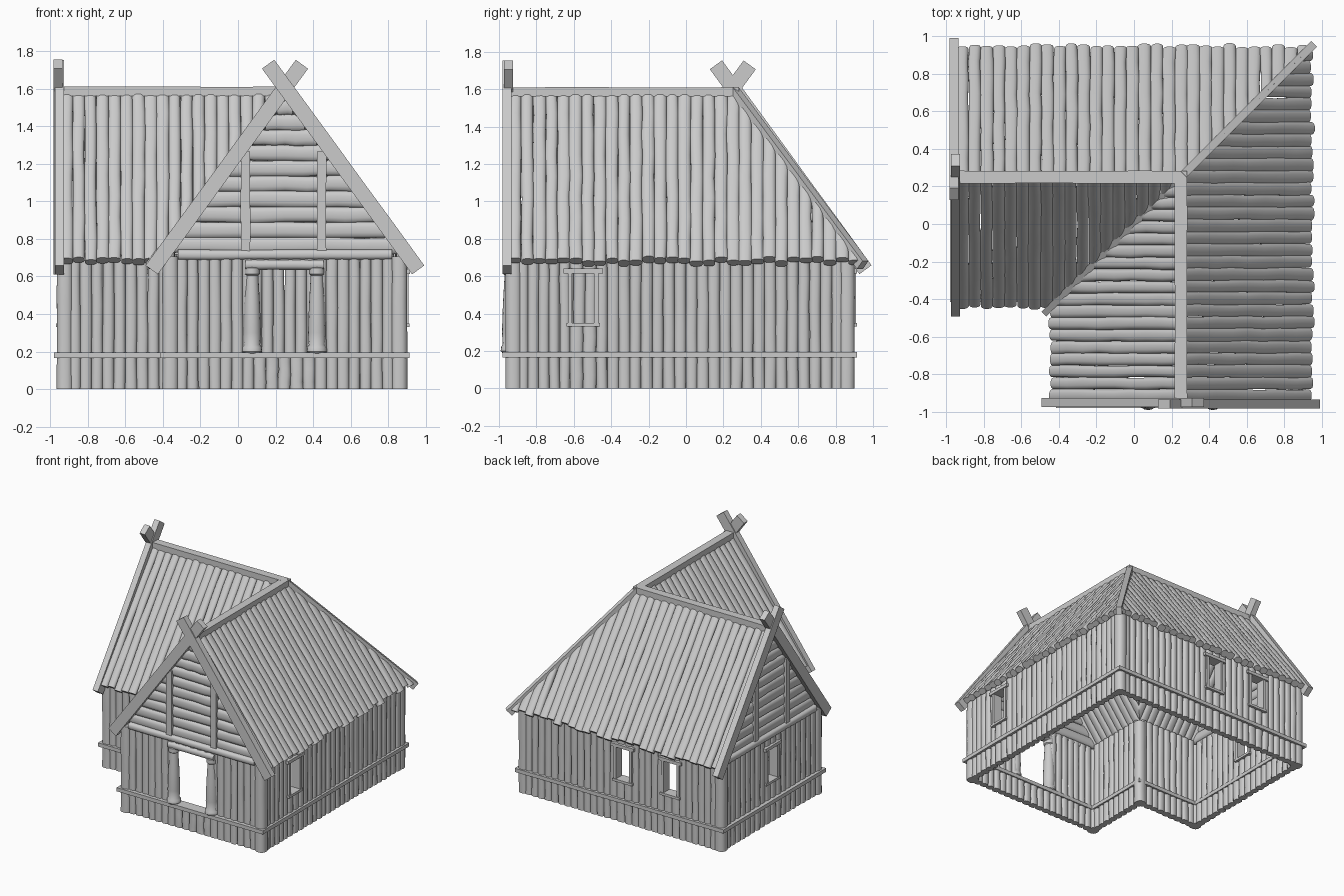
import bpy, bmesh, random
from math import sin, cos, pi, sqrt, copysign
from mathutils import Vector as V, Matrix

if "Cube" in bpy.data.objects:
    bpy.data.objects.remove(bpy.data.objects["Cube"])

random.seed(4)
RX, RZ = 0.25, 1.57            # ridge position and height
EX, EZ = 0.685, 0.675          # eave offset from the ridge, eave height
SWAP = Matrix(((0, 1, 0, 0), (1, 0, 0, 0), (0, 0, 1, 0), (0, 0, 0, 1)))


def log(bm, a, b, w, t, up, sides=12, rings=7, wob=0.07):
    """Irregular rounded plank from a to b, w wide and t thick along up."""
    a, b = V(a), V(b)
    d = (b - a).normalized()
    s = d.cross(V(up)).normalized()
    n = s.cross(d)
    loops = []
    for i in range(rings):
        c = a.lerp(b, i / (rings - 1)) + s * w * random.uniform(-wob, wob) * 0.6
        kw = w / 2 * (1 + random.uniform(-wob, wob))
        kt = t / 2 * (1 + random.uniform(-wob, wob))
        loop = []
        for j in range(sides):
            an = 2 * pi * (j + 0.5) / sides
            if sides == 4:
                p, q = cos(an) * sqrt(2), sin(an) * sqrt(2)
            else:
                p = copysign(abs(cos(an)) ** 0.75, cos(an))
                q = copysign(abs(sin(an)) ** 0.85, sin(an))
            loop.append(bm.verts.new(c + s * kw * p + n * kt * q))
        loops.append(loop)
    for l0, l1 in zip(loops, loops[1:]):
        for j in range(sides):
            k = (j + 1) % sides
            bm.faces.new((l0[j], l0[k], l1[k], l1[j]))
    bm.faces.new(loops[0])
    bm.faces.new(loops[-1])


def beam(bm, a, b, w, t, up, wob=0.0):
    log(bm, a, b, w, t, up, 4, 2 if wob == 0 else 6, wob)


def finish(bm, name, swap_name=None):
    """Make an object, plus a copy mirrored across the plane x = y."""
    for nm, m in ((name, Matrix()), (swap_name, SWAP)):
        if nm:
            bm.transform(m)
            bmesh.ops.recalc_face_normals(bm, faces=bm.faces)
            me = bpy.data.meshes.new(nm)
            bm.to_mesh(me)
            ob = bpy.data.objects.new(nm, me)
            bpy.context.collection.objects.link(ob)
            bpy.ops.object.select_all(action='DESELECT')
            ob.select_set(True)
            bpy.context.view_layer.objects.active = ob
            bpy.ops.object.shade_smooth_by_angle(angle=0.7)
    bm.free()


# roof planks of the front wing, cut along hip and valley, mirrored to the left wing
bm = bmesh.new()
slope = V((EX, 0, EZ - RZ)).normalized()
for side, y1 in ((1, 0.93), (-1, 0.27)):
    y, n = -0.945, round((y1 + 0.945) / 0.064)
    pitch = (y1 - y) / n
    for i in range(n):
        yc = y + (i + 0.5) * pitch
        e = random.uniform(-0.02, 0.015)
        end = V((EX, 0, EZ - RZ)) + slope * e
        log(bm, (RX, yc, RZ), (RX + side * end.x, yc, RZ + end.z),
            pitch * random.uniform(1.0, 1.12), 0.05 + random.uniform(-.006, .008),
            (side * 0.8, 0, 0.6), rings=9)
cut = bmesh.ops.bisect_plane(bm, geom=bm.verts[:] + bm.edges[:] + bm.faces[:], dist=1e-5,
                             plane_co=(0, 0, 0), plane_no=(-1, 1, 0), clear_outer=True)
bmesh.ops.holes_fill(bm, edges=[e for e in cut['geom_cut'] if isinstance(e, bmesh.types.BMEdge)])
finish(bm, "front_wing_roof", "left_wing_roof")

# ridge beams
bm = bmesh.new()
beam(bm, (RX, -0.95, 1.585), (RX, 0.283, 1.585), 0.066, 0.05, (0, 0, 1), 0.02)
finish(bm, "front_ridge_beam", "left_ridge_beam")

# hip and valley beams
bm = bmesh.new()
beam(bm, (RX, RX, 1.59), (0.945, 0.945, 0.66), 0.045, 0.06, (1, 1, 1))
finish(bm, "hip_beam")
bm = bmesh.new()
beam(bm, (RX, RX, 1.58), (-0.47, -0.47, 0.655), 0.035, 0.04, (-1, -1, 1))
finish(bm, "valley_beam")

# crossed gable boards
bm = bmesh.new()
for s, y in ((1, -0.958), (-1, -0.95)):
    beam(bm, (RX - s * 0.09, y, 1.73), (RX + s * 0.71, y, 0.635), 0.08, 0.048, (0, 1, 0), 0.015)
finish(bm, "front_gable_boards", "left_gable_boards")

# gable filling of horizontal logs
bm = bmesh.new()
z = 0.765
while z < 1.52:
    h = (RZ - z) * EX / (RZ - EZ) - 0.01
    log(bm, (RX - h, -0.915, z), (RX + h, -0.915, z), 0.086, 0.05, (0, 1, 0))
    z += 0.082
finish(bm, "front_gable_logs", "left_gable_logs")

# gable tie beam and studs
bm = bmesh.new()
log(bm, (-0.32, -0.935, 0.715), (0.82, -0.935, 0.715), 0.055, 0.06, (0, 1, 0), wob=0.04)
for x in (0.04, 0.445):
    beam(bm, (x, -0.935, 0.73), (x, -0.935, 1.265), 0.05, 0.04, (0, 1, 0), 0.03)
finish(bm, "front_gable_frame", "left_gable_frame")


def wall(name, axis, f, u0, u1, top, openings=()):
    """Vertical plank wall along an axis; openings are (u0, u1, z0, z1)."""
    def pt(u, z, off=0):
        return (u, f + off, z) if axis == 'x' else (f + off, u, z)
    bm = bmesh.new()
    nrm = (0, 1, 0) if axis == 'x' else (1, 0, 0)
    spans, u = [], u0
    for o in openings:
        spans += [(u, o[0], [(0, top)]), (o[0], o[1], [(0, o[2]), (o[3], top)])]
        u = o[1]
    spans.append((u, u1, [(0, top)]))
    for a, b, parts in spans:
        n = max(1, round((b - a) / 0.061))
        p = (b - a) / n
        for i in range(n):
            for z0, z1 in parts:
                c = a + (i + 0.5) * p
                log(bm, pt(c, z0), pt(c, z1), p * random.uniform(1.0, 1.1),
                    random.uniform(0.052, 0.064), nrm, rings=6, wob=0.05)
    finish(bm, name)
    # window frames
    for k, (a, b, z0, z1) in enumerate(o for o in openings if o[2] > 0.3):
        bm = bmesh.new()
        beam(bm, pt(a - 0.035, z1 + 0.012), pt(b + 0.035, z1 + 0.012), 0.026, 0.095, nrm)
        beam(bm, pt(a - 0.02, z0 - 0.005), pt(b + 0.02, z0 - 0.005), 0.02, 0.09, nrm)
        for u in (a, b):
            beam(bm, pt(u, z0), pt(u, z1), 0.022, 0.08, nrm)
        finish(bm, f"{name}_window_{k + 1}")


def window(c):
    return (c - 0.07, c + 0.07, 0.345, 0.615)


# walls with door and windows
wall("front_wall", 'x', -0.925, -0.33, 0.83, 0.72, [(0.085, 0.41, 0.18, 0.65)])
wall("left_wall", 'y', -0.925, -0.33, 0.83, 0.72, [window(0.25)])
wall("right_wall", 'y', 0.868, -0.9, 0.84, 0.74, [window(-0.55)])
wall("back_wall", 'x', 0.868, -0.9, 0.84, 0.74, [window(-0.49), window(-0.06)])
wall("inner_side_wall", 'y', -0.365, -0.9, -0.36, 0.74)
wall("inner_front_wall", 'x', -0.365, -0.9, -0.36, 0.74)

# corner posts
bm = bmesh.new()
for x in (-0.36, 0.858):
    log(bm, (x, -0.922, 0), (x, -0.922, 0.705), 0.088, 0.088, (0, 1, 0), wob=0.03)
finish(bm, "front_corner_posts", "left_corner_posts")
bm = bmesh.new()
for c in (-0.365, 0.86):
    log(bm, (c, c, 0), (c, c, 0.72), 0.085, 0.085, (0, 1, 0), wob=0.03)
finish(bm, "hip_and_valley_posts")

# belt rails around the walls
bm = bmesh.new()
Z = 0.18
for a, b in (((-0.41, -0.935, Z), (0.912, -0.935, Z)),
             ((0.868, -0.98, Z), (0.868, 0.912, Z)),
             ((-0.37, -0.98, Z), (-0.37, -0.325, Z))):
    beam(bm, a, b, 0.09, 0.03, (0, 0, 1), 0.02)
finish(bm, "front_wing_belt_rail", "left_wing_belt_rail")

# turned door columns
for name, x in (("left_door_column", 0.075), ("right_door_column", 0.42)):
    bm = bmesh.new()
    prof = [(0.045, 0.19), (0.054, 0.2), (0.052, 0.222), (0.043, 0.235), (0.047, 0.3),
            (0.042, 0.45), (0.033, 0.605), (0.041, 0.612), (0.041, 0.645), (0.03, 0.65)]
    rings = [[bm.verts.new((x + r * cos(k * pi / 8), -0.937 + r * sin(k * pi / 8), z))
              for k in range(16)] for r, z in prof]
    for r0, r1 in zip(rings, rings[1:]):
        for k in range(16):
            bm.faces.new((r0[k], r0[k - 1], r1[k - 1], r1[k]))
    bm.faces.new(rings[0])
    bm.faces.new(rings[-1])
    finish(bm, name)

# door lintel
bm = bmesh.new()
log(bm, (0.04, -0.935, 0.662), (0.455, -0.935, 0.662), 0.055, 0.075, (0, 1, 0), wob=0.03)
finish(bm, "door_lintel")
